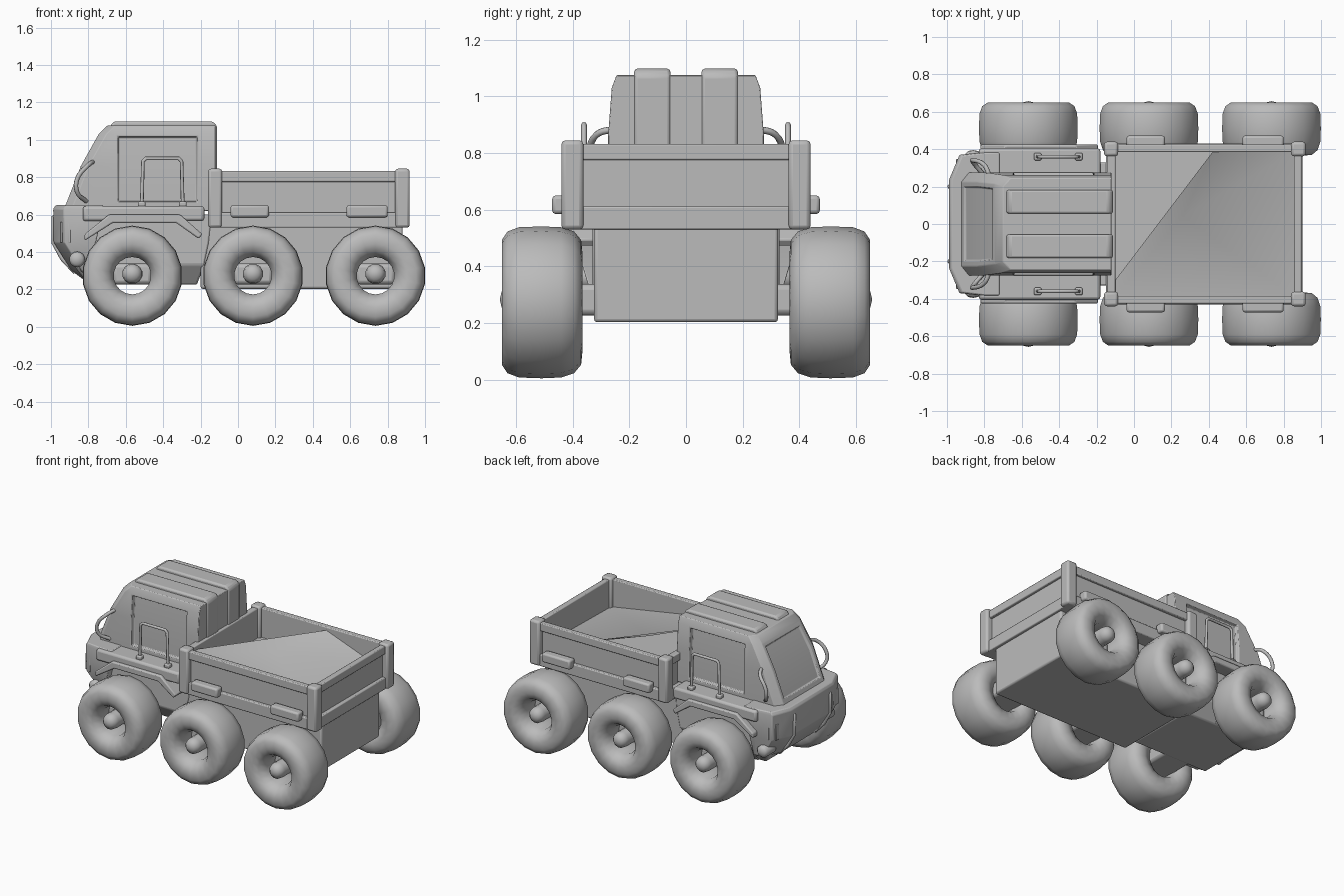
import bpy, bmesh, math
from mathutils import Vector

if "Cube" in bpy.data.objects:
    bpy.data.objects.remove(bpy.data.objects["Cube"])

grey = bpy.data.materials.new("grey")
grey.diffuse_color = (0.5, 0.5, 0.5, 1)
grey.use_nodes = True
grey.node_tree.nodes["Principled BSDF"].inputs["Base Color"].default_value = grey.diffuse_color


def finish(name, bm, bevel=0.0, segs=2, angle=35):
    bmesh.ops.recalc_face_normals(bm, faces=bm.faces)
    me = bpy.data.meshes.new(name)
    bm.to_mesh(me)
    bm.free()
    me.materials.append(grey)
    ob = bpy.data.objects.new(name, me)
    bpy.context.collection.objects.link(ob)
    bpy.context.view_layer.objects.active = ob
    ob.select_set(True)
    bpy.ops.object.shade_smooth_by_angle(angle=math.radians(angle))
    ob.select_set(False)
    if bevel:
        m = ob.modifiers.new("bevel", 'BEVEL')
        m.width, m.segments, m.limit_method = bevel, segs, 'ANGLE'
    return ob


def box(name, x, y, z, bevel=0.01):
    bm = bmesh.new()
    bmesh.ops.create_cube(bm, size=1)
    for v in bm.verts:
        v.co = [(a + b) / 2 + c * (b - a) for (a, b), c in zip((x, y, z), v.co)]
    return finish(name, bm, bevel)


def mirrored_box(name, x, y, z, bevel=0.01):
    box(name + "_right", x, (-y[1], -y[0]), z, bevel)
    box(name + "_left", x, y, z, bevel)


def loft(rings):
    bm = bmesh.new()
    vs = [[bm.verts.new(p) for p in r] for r in rings]
    n = len(vs[0])
    for a, b in zip(vs, vs[1:]):
        for i in range(n):
            bm.faces.new((a[i], a[(i + 1) % n], b[(i + 1) % n], b[i]))
    bm.faces.new(vs[0])
    bm.faces.new(vs[-1])
    bmesh.ops.recalc_face_normals(bm, faces=bm.faces)
    return bm


def plan(half, z):
    """Symmetric ring from half-outline points (x, y)."""
    return [(x, -y, z) for x, y in half] + [(x, y, z) for x, y in reversed(half)]


def prism(name, profile, y0, y1, bevel=0.008):
    return finish(name, loft([[(x, y, z) for x, z in profile] for y in (y0, y1)]), bevel)


def tube(name, pts, r=0.011, handle='AUTO'):
    cu = bpy.data.curves.new(name, 'CURVE')
    cu.dimensions, cu.bevel_depth, cu.bevel_resolution = '3D', r, 2
    cu.resolution_u, cu.use_fill_caps = 5, True
    sp = cu.splines.new('BEZIER')
    sp.bezier_points.add(len(pts) - 1)
    for bp, p in zip(sp.bezier_points, pts):
        bp.co = p
        bp.handle_left_type = bp.handle_right_type = handle
    cu.materials.append(grey)
    ob = bpy.data.objects.new(name, cu)
    bpy.context.collection.objects.link(ob)


def lathe(name, prof, centre, side, n, closed):
    """Revolve (radius, y) points about the y axis."""
    bm = bmesh.new()
    rows = []
    for k in range(n):
        a = 2 * math.pi * (k + 0.5) / n
        rows.append([bm.verts.new((centre[0] + r * math.cos(a), side * y,
                                   centre[1] + r * math.sin(a))) for r, y in prof])
    m = len(prof)
    for k in range(n):
        p, q = rows[k], rows[(k + 1) % n]
        for j in range(m if closed else m - 1):
            bm.faces.new((p[j], p[(j + 1) % m], q[(j + 1) % m], q[j]))
    bmesh.ops.remove_doubles(bm, verts=bm.verts, dist=1e-5)
    return finish(name, bm, angle=60)


# wheels: open ring tyres, domed hubs and axles
tyre = [(0.10, 0.43), (0.11, 0.39), (0.17, 0.365), (0.22, 0.37), (0.25, 0.395), (0.265, 0.44),
        (0.268, 0.51), (0.265, 0.59), (0.25, 0.63), (0.22, 0.65), (0.17, 0.65), (0.13, 0.636),
        (0.10, 0.58)]
hub = [(0.055, 0.30), (0.055, 0.60), (0.05, 0.63), (0.03, 0.65), (0, 0.657)]
for label, x in (("front", -0.565), ("middle", 0.08), ("rear", 0.735)):
    for s, side in ((-1, "right"), (1, "left")):
        lathe(f"{label}_tyre_{side}", tyre, (x, 0.273), s, 18, True)
        lathe(f"{label}_hub_{side}", hub, (x, 0.283), s, 12, False)
    box(f"{label}_axle", (x - 0.105, x + 0.105), (-0.5, 0.5), (0.227, 0.337), 0.02)

# chassis tub and cab underbody, which tapers inward below
box("chassis", (-0.2, 0.88), (-0.325, 0.325), (0.203, 0.55), 0.012)
rings = [plan([(xf, w), (xb, w)], z) for z, xf, xb, w in (
    (0.225, -0.80, -0.22, 0.25), (0.33, -0.88, -0.18, 0.33), (0.45, -0.90, -0.155, 0.33),
    (0.60, -0.90, -0.14, 0.33))]
finish("cab_underbody", loft(rings), 0.01)

# nose, narrowing below
rings = []
for z, xf, w in ((0.24, -0.81, 0.28), (0.30, -0.89, 0.335), (0.45, -0.985, 0.38),
                 (0.63, -0.988, 0.385), (0.65, -0.975, 0.38)):
    rings.append(plan([(xf, w * 0.62), (xf + 0.055, w * 0.96), (max(-0.80, xf + 0.1), w),
                       (-0.72, w) if z > 0.6 else (-0.76, w)], z))
finish("nose", loft(rings), 0.01)

# fender deck and arches
box("fender_deck", (-0.83, -0.18), (-0.405, 0.405), (0.565, 0.645), 0.015)
arch = [(-0.82, 0.46), (-0.67, 0.555), (-0.33, 0.555), (-0.21, 0.47), (-0.19, 0.495),
        (-0.31, 0.60), (-0.69, 0.60), (-0.82, 0.495)]
for s, side in ((-1, "right"), (1, "left")):
    prism("fender_arch_" + side, arch, s * 0.31, s * 0.425)

# cab shell with recessed windscreen and doors
rings = []
for z, xf, w in ((0.62, -0.935, 0.275), (0.655, -0.92, 0.275), (0.86, -0.84, 0.275),
                 (1.03, -0.745, 0.262), (1.075, -0.70, 0.245)):
    rings.append(plan([(xf, w * 0.82), (xf + 0.04, w), (-0.655, w), (-0.205, w), (-0.12, w)], z))
bm = loft(rings)
rows = [f for f in bm.faces if 0.68 < f.calc_center_median().z < 1.0]
doors = [f for f in rows if abs(f.normal.y) > 0.8 and -0.55 < f.calc_center_median().x < -0.3]
screen = [f for f in rows if f.normal.x < -0.5 and abs(f.calc_center_median().y) < 0.1]
for faces, t, d in ((doors, 0.012, -0.025), (screen, 0.025, -0.012)):
    bmesh.ops.inset_region(bm, faces=faces, thickness=t, use_even_offset=True)
    bmesh.ops.inset_region(bm, faces=faces, thickness=0.006, depth=d, use_even_offset=True)
finish("cab", bm, 0.004)

# roof ribs wrapping down the back of the cab
rib = [(-0.70, 1.05), (-0.665, 1.098), (-0.135, 1.098), (-0.112, 1.075), (-0.112, 0.62),
       (-0.15, 0.62), (-0.15, 1.05)]
for s, side in ((-1, "right"), (1, "left")):
    prism("roof_rib_" + side, rib, s * 0.055, s * 0.183, 0.012)

# rails, grab handles, headlights and nose guards
for s, side in ((-1, "right"), (1, "left")):
    y = s * 0.36
    tube("step_rail_" + side, [(-0.515, y, 0.64), (-0.508, y, 0.885), (-0.492, y, 0.90),
                               (-0.318, y, 0.90), (-0.302, y, 0.885), (-0.295, y, 0.64)],
         0.01, 'VECTOR')
    for x in (-0.515, -0.295):
        box("rail_foot_" + side, (x - 0.02, x + 0.02), (y - 0.02, y + 0.02), (0.64, 0.67), 0.008)
    tube("grab_handle_" + side, [(-0.77, s * 0.25, 0.885), (-0.80, s * 0.315, 0.865),
                                 (-0.86, s * 0.34, 0.79), (-0.86, s * 0.33, 0.72),
                                 (-0.81, s * 0.27, 0.67)], 0.012)
    lathe("headlight_" + side, [(0.042, 0.28), (0.042, 0.375), (0.028, 0.39), (0, 0.395)],
          (-0.86, 0.36), s, 14, False)
    tube("nose_guard_" + side, [(-0.96, s * 0.2, 0.60), (-0.986, s * 0.2, 0.585),
                                (-0.986, s * 0.2, 0.45), (-0.94, s * 0.2, 0.365),
                                (-0.87, s * 0.2, 0.29)], 0.012, 'VECTOR')
    # vent slots on the nose sides
    for k in range(3):
        x = -0.945 + 0.022 * k
        box("nose_vent_" + side, (x - 0.006, x + 0.006),
            sorted((s * 0.30, s * (0.347 + 0.012 * k))), (0.45, 0.56), 0.003)

# cargo bed: floor, panels, rails, posts and latches
box("bed_floor", (-0.11, 0.87), (-0.40, 0.40), (0.53, 0.625), 0.005)
for label, z, out in (("panel", (0.56, 0.82), 0), ("bottom_rail", (0.53, 0.612), 0.025),
                      ("top_rail", (0.775, 0.832), 0.02)):
    mirrored_box("bed_side_" + label, (-0.11, 0.87), (0.385, 0.405 + out), z, 0.006)
    box("bed_front_" + label, (-0.125 - out, -0.10), (-0.40, 0.40), z, 0.006)
    box("bed_tail_" + label, (0.855, 0.875 + out), (-0.40, 0.40), z, 0.006)
for label, x in (("front", (-0.16, -0.085)), ("rear", (0.84, 0.918))):
    mirrored_box(f"bed_{label}_post", x, (0.362, 0.44), (0.53, 0.845), 0.015)
for label, x in (("front", (-0.04, 0.165)), ("rear", (0.58, 0.80))):
    mirrored_box(f"bed_{label}_latch", x, (0.41, 0.472), (0.585, 0.65), 0.012)

# sloping load sheet: diagonal ridge falling towards the tail corner
bm = bmesh.new()
ridge_a, ridge_b, mid, tail_l, tail_r, side_r = [bm.verts.new(p) for p in (
    (-0.10, -0.30, 0.80), (0.42, 0.385, 0.81), (0.26, 0.04, 0.75),
    (0.856, 0.385, 0.65), (0.856, -0.385, 0.635), (-0.10, -0.385, 0.80))]
for f in ((ridge_a, mid, ridge_b), (ridge_b, mid, tail_l), (mid, tail_r, tail_l),
          (mid, side_r, tail_r), (ridge_a, side_r, mid)):
    bm.faces.new(f)
finish("load_sheet", bm, angle=60)
